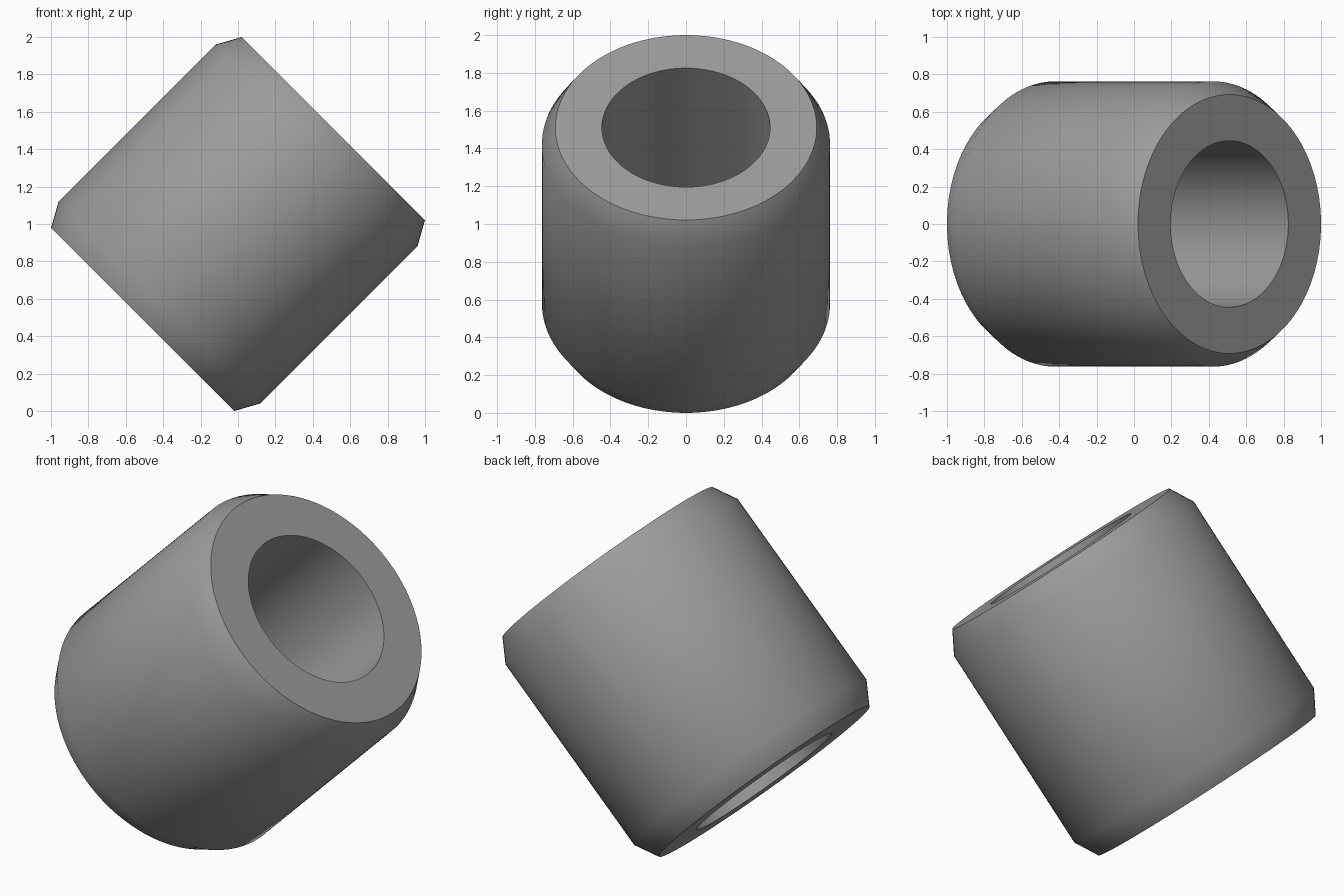
import bpy, bmesh, math
from mathutils import Matrix

if "Cube" in bpy.data.objects:
    bpy.data.objects.remove(bpy.data.objects["Cube"])

SEGMENTS = 128
HALF_LENGTH = 0.722   # end face distance from the centre
CHAMFER_START = 0.594
OUTER_R, FACE_R, BORE_R = 0.763, 0.692, 0.445

# closed (radius, axial) cross-section of the bushing wall
profile = [(BORE_R, -HALF_LENGTH), (FACE_R, -HALF_LENGTH), (OUTER_R, -CHAMFER_START),
           (OUTER_R, CHAMFER_START), (FACE_R, HALF_LENGTH), (BORE_R, HALF_LENGTH)]

# revolve the cross-section into rings and bridge them
bm = bmesh.new()
rings = []
for r, h in profile:
    rings.append([bm.verts.new((r * math.cos(a), r * math.sin(a), h))
                  for a in (2 * math.pi * i / SEGMENTS for i in range(SEGMENTS))])
for k, ring in enumerate(rings):
    nxt = rings[(k + 1) % len(rings)]
    for i in range(SEGMENTS):
        j = (i + 1) % SEGMENTS
        bm.faces.new((ring[i], ring[j], nxt[j], nxt[i]))
bmesh.ops.recalc_face_normals(bm, faces=bm.faces[:])

# tilt the axis toward +x and raise onto the ground
bm.transform(Matrix.Translation((0, 0, 1)) @ Matrix.Rotation(math.radians(45), 4, 'Y'))
mesh = bpy.data.meshes.new("bushing")
bm.to_mesh(mesh)
bm.free()

bushing = bpy.data.objects.new("bushing", mesh)
bpy.context.collection.objects.link(bushing)

grey = bpy.data.materials.new("mid grey")
grey.diffuse_color = (0.33, 0.33, 0.33, 1)
grey.use_nodes = True
grey.node_tree.nodes["Principled BSDF"].inputs["Base Color"].default_value = grey.diffuse_color
mesh.materials.append(grey)

# smooth round walls, crisp rims
bpy.context.view_layer.objects.active = bushing
bushing.select_set(True)
bpy.ops.object.shade_smooth_by_angle(angle=math.radians(35))
